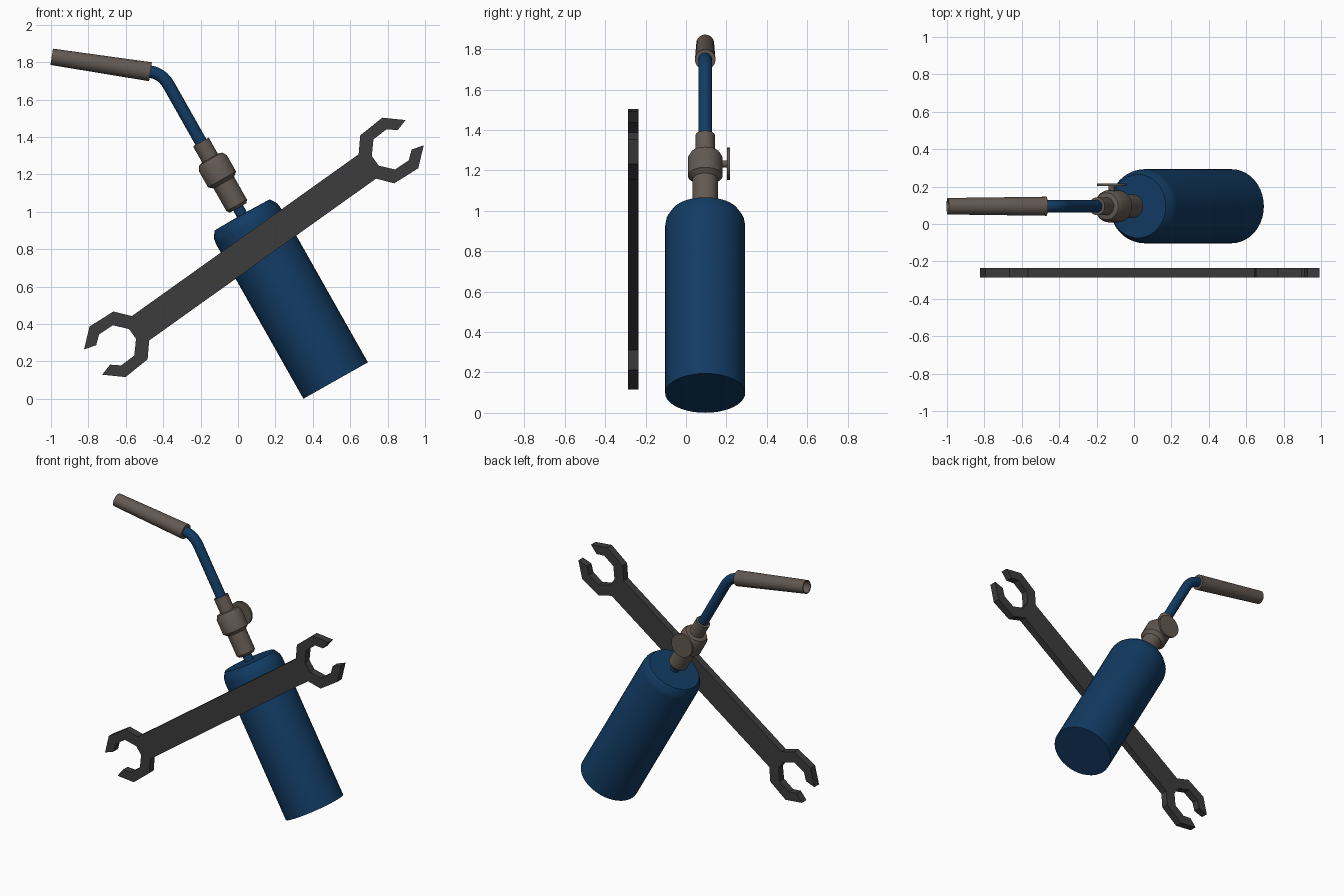
import bpy, bmesh, math
from mathutils import Vector, Matrix

if "Cube" in bpy.data.objects:
    bpy.data.objects.remove(bpy.data.objects["Cube"])

SEG = 40
Y = 0.095                                    # depth of the torch axis


def material(name, rgb):
    m = bpy.data.materials.new(name)
    m.diffuse_color = (*rgb, 1)
    m.use_nodes = True
    m.node_tree.nodes["Principled BSDF"].inputs["Base Color"].default_value = m.diffuse_color
    return m


BLUE = material("blue_paint", (0.006, 0.044, 0.125))
METAL = material("warm_steel", (0.125, 0.1, 0.085))
DARK = material("dark_steel", (0.045, 0.045, 0.045))


def finish(bm, name, mat, matrix=Matrix(), smooth=True):
    bmesh.ops.recalc_face_normals(bm, faces=bm.faces[:])
    me = bpy.data.meshes.new(name)
    bm.to_mesh(me)
    bm.free()
    ob = bpy.data.objects.new(name, me)
    bpy.context.collection.objects.link(ob)
    ob.matrix_world = matrix
    me.materials.append(mat)
    if smooth:
        bpy.ops.object.select_all(action='DESELECT')
        ob.select_set(True)
        bpy.context.view_layer.objects.active = ob
        bpy.ops.object.shade_smooth_by_angle(angle=math.radians(30))
    return ob


def frame(origin, direction):
    rot = Vector(direction).to_track_quat('Z', 'Y').to_matrix().to_4x4()
    return Matrix.Translation(origin) @ rot


def lathe(name, profile, mat, matrix):
    """Spin (radius, height) points round the local z axis."""
    bm = bmesh.new()
    vs = [bm.verts.new((r, 0, h)) for r, h in profile]
    es = [bm.edges.new(p) for p in zip(vs, vs[1:])]
    bmesh.ops.spin(bm, geom=vs + es, cent=(0, 0, 0), axis=(0, 0, 1),
                   angle=2 * math.pi, steps=SEG)
    bmesh.ops.remove_doubles(bm, verts=bm.verts[:], dist=1e-5)
    return finish(bm, name, mat, matrix)


# Tilted axis shared by bottle, neck and valve
BASE = Vector((0.522, Y, 0.098))
AXIS = Vector((-0.492, 0, 0.871)).normalized()
tilt = frame(BASE, AXIS)

# Gas bottle with rounded shoulder
lathe("gas_bottle", [(0, 0), (0.198, 0), (0.198, 0.95), (0.193, 0.98),
                     (0.17, 1.017), (0, 1.02)], BLUE, tilt)
lathe("bottle_neck", [(0, 1.0), (0.03, 1.0), (0.03, 1.09), (0, 1.09)], BLUE, tilt)

# Valve body with collar
lathe("valve_body", [(0, 1.06), (0.05, 1.06), (0.063, 1.075), (0.063, 1.215),
                     (0.086, 1.235), (0.086, 1.335), (0.072, 1.36), (0.048, 1.365),
                     (0.048, 1.465), (0, 1.465)], METAL, tilt)

# Control knob on the back of the valve
hub = BASE + AXIS * 1.303
lathe("control_knob", [(0, 0.05), (0.018, 0.05), (0.018, 0.108), (0.08, 0.108),
                       (0.08, 0.122), (0, 0.122)], METAL, frame(hub, (0, 1, 0)))

# Bent gas tube
corner = Vector((-0.403, Y, 1.739))
start = BASE + AXIS * 1.81
end = Vector((-0.468, Y, 1.749))
pts = [BASE + AXIS * 1.44]
for i in range(6):
    t = i / 5
    pts.append(start * (1 - t) ** 2 + corner * 2 * t * (1 - t) + end * t * t)
nozzle_dir = Vector((-0.528, 0, 0.08)).normalized()
pts.append(end + nozzle_dir * 0.04)
bm = bmesh.new()
rings = []
for i, p in enumerate(pts):
    d = (pts[min(i + 1, len(pts) - 1)] - pts[max(i - 1, 0)]).normalized()
    side = Vector((0, 1, 0)).cross(d)
    rings.append([bm.verts.new(p + 0.033 * (side * math.cos(a) + Vector((0, math.sin(a), 0))))
                  for a in (2 * math.pi * k / SEG for k in range(SEG))])
for a, b in zip(rings, rings[1:]):
    for k in range(SEG):
        n = (k + 1) % SEG
        bm.faces.new((a[k], a[n], b[n], b[k]))
bm.faces.new(rings[0])
bm.faces.new(rings[-1])
finish(bm, "gas_tube", BLUE)

# Hollow burner nozzle
lathe("burner_nozzle", [(0, 0), (0.051, 0), (0.044, 0.534), (0.038, 0.534),
                        (0.042, 0.05), (0, 0.05)], METAL, frame(end, nozzle_dir))

# Double open-ended wrench: one quarter outline mirrored four ways
quarter = [(0.745, 0.08), (0.81, 0.157), (0.961, 0.166), (1.056, 0.083),
           (0.99, 0.064), (0.944, 0.102), (0.856, 0.099), (0.797, 0.032)]
head = quarter + [(s, -n) for s, n in reversed(quarter)]
outline = head + [(-s, -n) for s, n in head]
bm = bmesh.new()
face = bm.faces.new([bm.verts.new((s, -0.025, n)) for s, n in outline])
ext = bmesh.ops.extrude_face_region(bm, geom=[face], use_keep_orig=True)
bmesh.ops.translate(bm, vec=(0, 0.05, 0),
                    verts=[g for g in ext["geom"] if isinstance(g, bmesh.types.BMVert)])
finish(bm, "wrench", DARK, Matrix.Translation((0.085, -0.261, 0.81))
       @ Matrix.Rotation(math.radians(-35.5), 4, 'Y'), smooth=False)
